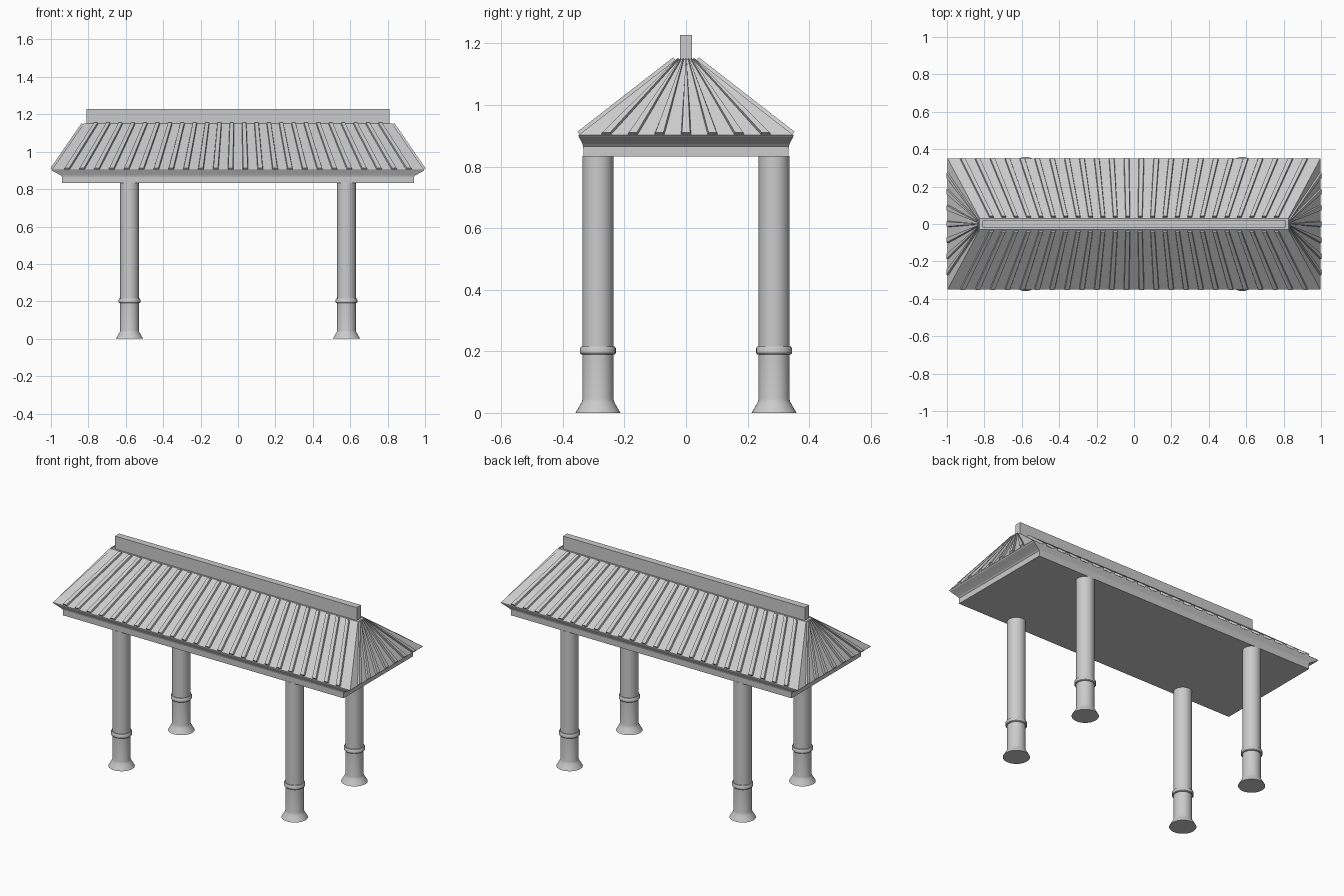
import bpy, bmesh, math
from mathutils import Vector

if "Cube" in bpy.data.objects:
    bpy.data.objects.remove(bpy.data.objects["Cube"])


def make_object(name, verts, faces, smooth=False):
    me = bpy.data.meshes.new(name)
    me.from_pydata(verts, [], faces)
    bm = bmesh.new()
    bm.from_mesh(me)
    bmesh.ops.recalc_face_normals(bm, faces=bm.faces)
    bm.to_mesh(me)
    bm.free()
    ob = bpy.data.objects.new(name, me)
    bpy.context.collection.objects.link(ob)
    if smooth:
        bpy.ops.object.select_all(action='DESELECT')
        ob.select_set(True)
        bpy.context.view_layer.objects.active = ob
        bpy.ops.object.shade_smooth_by_angle(angle=math.radians(35))
    return ob


def loft(name, rings, smooth=False):
    n = len(rings[0])
    verts = [v for r in rings for v in r]
    faces = [tuple(range(n)), tuple(range((len(rings) - 1) * n, len(rings) * n))]
    for k in range(len(rings) - 1):
        for i in range(n):
            j = (i + 1) % n
            faces.append((k * n + i, k * n + j, (k + 1) * n + j, (k + 1) * n + i))
    return make_object(name, verts, faces, smooth)


def rect(x, y, z):
    return [(-x, -y, z), (x, -y, z), (x, y, z), (-x, y, z)]


def circle(cx, cy, r, z, n=32):
    return [(cx + r * math.cos(2 * math.pi * i / n),
             cy + r * math.sin(2 * math.pi * i / n), z) for i in range(n)]


# Columns: flared foot, collar ring and straight shaft
COLUMN = [(0.073, 0), (0.066, 0.012), (0.058, 0.026), (0.052, 0.037), (0.05, 0.045),
          (0.05, 0.19), (0.055, 0.19), (0.058, 0.194), (0.058, 0.21), (0.055, 0.215),
          (0.05, 0.215), (0.05, 0.835)]
for sx, xn in ((-1, "left"), (1, "right")):
    for sy, yn in ((-1, "front"), (1, "back")):
        loft(f"column_{yn}_{xn}",
             [circle(sx * 0.58, sy * 0.286, r, z) for r, z in COLUMN], True)

# Roof body: ceiling slab, coved eave, hipped slopes
EAVE = (0.996, 0.349, 0.902)
TOP = (0.825, 0.03, 1.15)
loft("roof_body", [rect(*p) for p in (
    (0.94, 0.333, 0.833), (0.94, 0.334, 0.866), (0.947, 0.336, 0.873),
    (0.965, 0.341, 0.883), (0.99, 0.348, 0.896), EAVE, TOP)])

# Ridge beam
loft("ridge_beam", [rect(0.81, 0.02, 1.12), rect(0.81, 0.02, 1.228)])


# Raised tapering ribs fanned over each slope
def ribs(name, a, b, c, d, count, height=0.011, half=0.2):
    a, b, c, d = map(Vector, (a, b, c, d))
    normal = (b - a).cross(d - a).normalized()
    verts, faces = [], []
    for k in range(1, count + 1):
        o = len(verts)
        for t in (0.01, 0.985):
            for off, h in ((-half, -0.004), (half, -0.004),
                           (half * 0.75, height), (-half * 0.75, height)):
                f = (k + off) / (count + 1)
                verts.append(a.lerp(b, f).lerp(d.lerp(c, f), t) + normal * h)
        faces += [tuple(o + i for i in q) for q in (
            (0, 1, 2, 3), (4, 5, 6, 7), (0, 1, 5, 4),
            (1, 2, 6, 5), (2, 3, 7, 6), (3, 0, 4, 7))]
    make_object(name, verts, faces)


eave, top = rect(*EAVE), rect(*TOP)
for i, (side, count) in enumerate((("front", 24), ("right", 7), ("back", 24), ("left", 7))):
    j = (i + 1) % 4
    ribs(f"roof_ribs_{side}", eave[i], eave[j], top[j], top[i], count)
